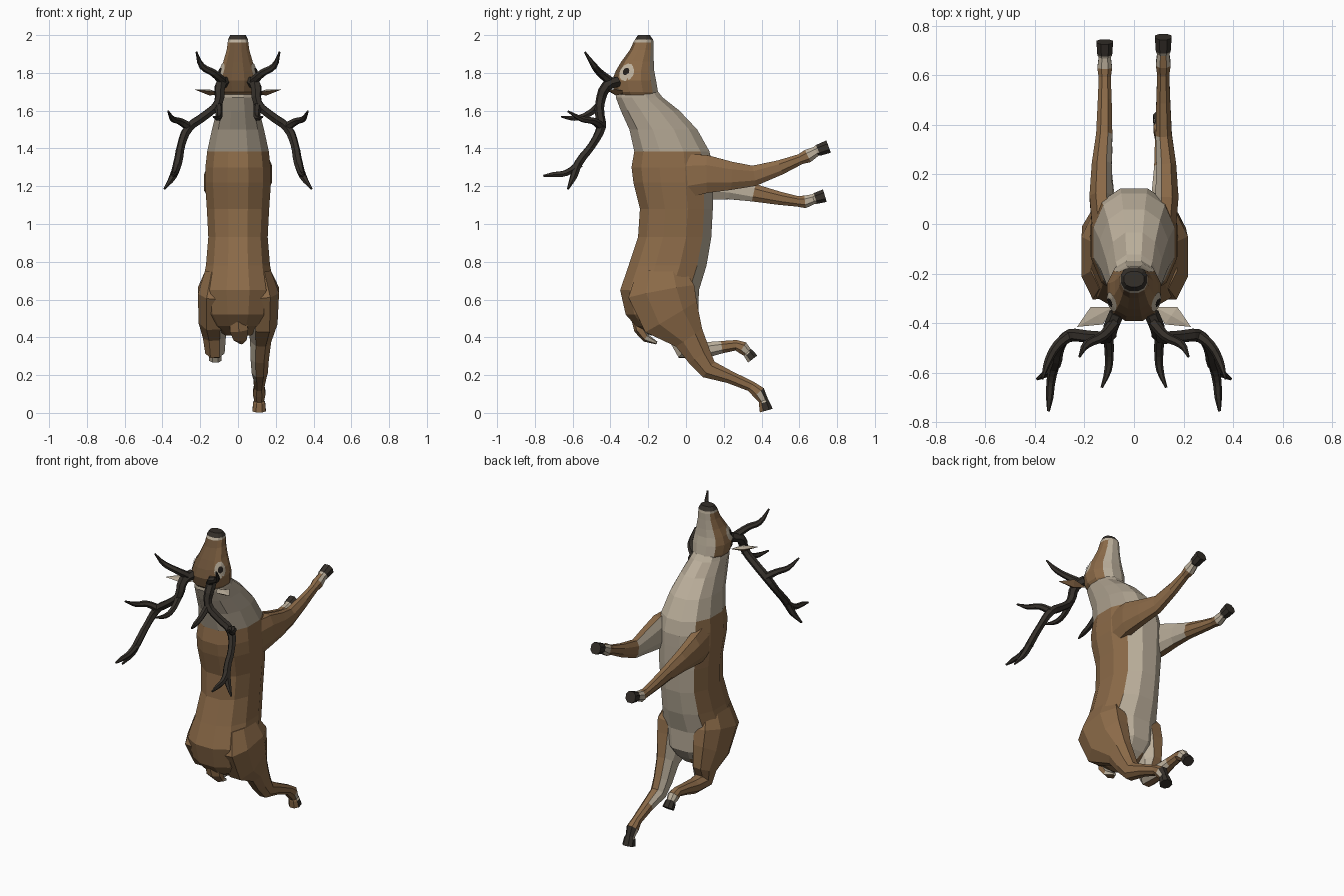
import bpy, bmesh, math
from mathutils import Vector
from mathutils.bvhtree import BVHTree

def mat(name, rgb):
    m = bpy.data.materials.new(name)
    m.diffuse_color = (*rgb, 1)
    return m

MATS = [mat("brown fur", (0.26, 0.145, 0.065)), mat("cream fur", (0.50, 0.43, 0.33)),
        mat("dark horn", (0.035, 0.029, 0.023)), mat("dark brown fur", (0.15, 0.085, 0.04)),
        mat("grey neck fur", (0.40, 0.34, 0.26)), mat("eye black", (0.015, 0.012, 0.01))]
BROWN, CREAM, HORN, DARK, NECK, EYE = range(6)

def finish(name, bm, rule):
    """Turn a bmesh into an object, colouring faces by rule(centre, normal)."""
    bmesh.ops.recalc_face_normals(bm, faces=bm.faces)
    bm.normal_update()
    for f in bm.faces:
        f.material_index = rule(f.calc_center_median(), f.normal)
    me = bpy.data.meshes.new(name)
    bm.to_mesh(me)
    bm.free()
    for m in MATS:
        me.materials.append(m)
    ob = bpy.data.objects.new(name, me)
    bpy.context.collection.objects.link(ob)
    return ob

def loft(name, rings, rule, n=12, flat=False, power=0.88):
    """Skin rings (x, y, z, half width, half depth); flat keeps rings level."""
    bm = bmesh.new()
    pts = [Vector(r[:3]) for r in rings]
    loops = []
    for i, r in enumerate(rings):
        if flat:
            u, v = Vector((1, 0, 0)), Vector((0, 1, 0))
        else:
            t = Vector()
            if i > 0:
                t += (pts[i] - pts[i - 1]).normalized()
            if i < len(pts) - 1:
                t += (pts[i + 1] - pts[i]).normalized()
            t.normalize()
            u = (Vector((1, 0, 0)) - t * t.x).normalized()
            v = t.cross(u)
        loop = []
        for k in range(n):
            a = 2 * math.pi * (k + 0.5) / n
            c, s = math.cos(a), math.sin(a)
            c, s = (math.copysign(abs(q) ** power, q) for q in (c, s))
            loop.append(bm.verts.new(pts[i] + u * c * r[3] + v * s * r[4]))
        loops.append(loop)
    for a, b in zip(loops, loops[1:]):
        for k in range(n):
            bm.faces.new((a[k], a[(k + 1) % n], b[(k + 1) % n], b[k]))
    bm.faces.new(loops[0])
    bm.faces.new(loops[-1])
    return finish(name, bm, rule)

# Torso and neck: (z, back y, belly y, half width)
profile = [(0.41, -0.19, -0.02, 0.07), (0.46, -0.27, 0.03, 0.14), (0.52, -0.325, 0.07, 0.18),
           (0.65, -0.355, 0.075, 0.20), (0.78, -0.31, 0.115, 0.175), (0.93, -0.26, 0.14, 0.162),
           (1.08, -0.25, 0.148, 0.17), (1.22, -0.285, 0.15, 0.18), (1.30, -0.295, 0.15, 0.178),
           (1.385, -0.28, 0.13, 0.168), (1.50, -0.305, 0.065, 0.142), (1.60, -0.35, -0.03, 0.116),
           (1.67, -0.375, -0.12, 0.10), (1.72, -0.36, -0.16, 0.085)]
def body_rule(c, n):
    if c.z > 1.385:
        return CREAM if n.y > 0.6 else NECK
    return CREAM if n.y > 0.6 else BROWN
loft("body", [(0, (a + b) / 2, z, w, (b - a) / 2) for z, a, b, w in profile], body_rule, flat=True)

# Head
profile = [(1.665, -0.345, -0.15, 0.085), (1.70, -0.385, -0.145, 0.105), (1.76, -0.395, -0.155, 0.112),
           (1.81, -0.375, -0.165, 0.10), (1.86, -0.345, -0.168, 0.08), (1.92, -0.30, -0.17, 0.062),
           (1.962, -0.28, -0.17, 0.056), (1.976, -0.272, -0.173, 0.055), (2.0, -0.255, -0.19, 0.042)]
def head_rule(c, n):
    if c.z > 1.977:
        return HORN
    if c.z > 1.962 or n.y > 0.6:
        return CREAM
    return DARK if n.y < -0.55 and c.z > 1.7 else BROWN
head = loft("head", [(0, (a + b) / 2, z, w, (b - a) / 2) for z, a, b, w in profile],
            head_rule, flat=True)

# Eye patches laid on the head surface
tree = BVHTree.FromPolygons([v.co for v in head.data.vertices],
                            [p.vertices[:] for p in head.data.polygons])
def eye_plate(name, side, radius, lift, colour):
    bm = bmesh.new()
    def put(y, z):
        co, normal, _, _ = tree.find_nearest(Vector((side * 0.1, y, z)))
        return bm.verts.new(co + normal * lift)
    loops = []
    for rr in (radius * 0.5, radius):
        loops.append([put(-0.32 + rr * math.cos(k * math.pi / 6),
                          1.81 + rr * 1.15 * math.sin(k * math.pi / 6)) for k in range(12)])
    mid = put(-0.32, 1.81)
    for k in range(12):
        j = (k + 1) % 12
        bm.faces.new((mid, loops[0][k], loops[0][j]))
        bm.faces.new((loops[0][k], loops[1][k], loops[1][j], loops[0][j]))
    ob = finish(name, bm, lambda c, n: colour)
    if ob.data.polygons[0].normal.x * side < 0:
        ob.data.flip_normals()

# Ears: flat leaves, pale on the inside
def ear(side):
    bm = bmesh.new()
    base, a, tip, b, top, low = [bm.verts.new((side * x, y, z)) for x, y, z in (
        (0.085, -0.335, 1.69), (0.175, -0.335, 1.71), (0.23, -0.415, 1.712),
        (0.125, -0.405, 1.70), (0.15, -0.37, 1.712), (0.15, -0.37, 1.68))]
    rim = [base, a, tip, b]
    for k in range(4):
        bm.faces.new((rim[k], rim[(k + 1) % 4], top))
        bm.faces.new((rim[(k + 1) % 4], rim[k], low))
    finish("ear", bm, lambda c, n: CREAM if n.z > 0 else BROWN)

# Antlers: tapered tubes, (x, y, z, radius)
BRANCHES = [
    [(0.07, -0.36, 1.755, 0.03), (0.095, -0.42, 1.73, 0.03), (0.105, -0.455, 1.64, 0.025),
     (0.18, -0.455, 1.57, 0.025), (0.26, -0.45, 1.51, 0.026), (0.30, -0.495, 1.42, 0.022),
     (0.32, -0.57, 1.32, 0.024), (0.345, -0.595, 1.25, 0.02), (0.39, -0.625, 1.185, 0.006)],
    [(0.08, -0.40, 1.755, 0.024), (0.13, -0.455, 1.80, 0.02), (0.19, -0.485, 1.835, 0.017),
     (0.22, -0.535, 1.91, 0.005)],
    [(0.105, -0.445, 1.64, 0.022), (0.10, -0.53, 1.575, 0.018), (0.105, -0.59, 1.56, 0.015),
     (0.13, -0.66, 1.568, 0.005)],
    [(0.26, -0.45, 1.515, 0.024), (0.31, -0.49, 1.545, 0.019), (0.345, -0.55, 1.555, 0.016),
     (0.37, -0.625, 1.597, 0.005)],
    [(0.32, -0.56, 1.32, 0.022), (0.335, -0.635, 1.27, 0.018), (0.34, -0.70, 1.262, 0.015),
     (0.345, -0.755, 1.255, 0.006)]]
def antler(side):
    cu = bpy.data.curves.new("antler", 'CURVE')
    cu.dimensions = '3D'
    cu.bevel_depth, cu.bevel_resolution, cu.resolution_u = 1, 1, 3
    cu.use_fill_caps = True
    for pts in BRANCHES:
        sp = cu.splines.new('BEZIER')
        sp.bezier_points.add(len(pts) - 1)
        for p, (x, y, z, r) in zip(sp.bezier_points, pts):
            p.co, p.radius = (side * x, y, z), r
            p.handle_left_type = p.handle_right_type = 'AUTO'
        sp.use_smooth = False
    cu.materials.append(MATS[HORN])
    ob = bpy.data.objects.new("antler", cu)
    bpy.context.collection.objects.link(ob)
    bpy.ops.object.select_all(action='DESELECT')
    ob.select_set(True)
    bpy.context.view_layer.objects.active = ob
    bpy.ops.object.convert(target='MESH')

for s in (1, -1):
    eye_plate("eye_ring", s, 0.046, 0.003, CREAM)
    eye_plate("eye", s, 0.02, 0.007, EYE)
    ear(s)
    antler(s)

# Legs: the last ring pair is the hoof, the pastern above it is pale
def leg(name, side, rings, pale_y):
    hoof, past = rings[-2][1], rings[-4][1]
    def rule(c, n):
        if c.y > hoof + 0.002:
            return HORN
        if c.y > past + 0.012:
            return CREAM
        return CREAM if n.x * side < -0.6 and c.y < pale_y else BROWN
    loft(name, [(side * r[0], *r[1:]) for r in rings], rule, n=8)

leg("front_leg_raised", 1, [
    (0.12, -0.04, 1.25, 0.05, 0.13), (0.133, 0.11, 1.265, 0.05, 0.108), (0.13, 0.24, 1.255, 0.043, 0.08),
    (0.12, 0.36, 1.255, 0.035, 0.058), (0.118, 0.50, 1.30, 0.03, 0.042), (0.118, 0.605, 1.343, 0.026, 0.03),
    (0.118, 0.645, 1.36, 0.032, 0.038), (0.118, 0.69, 1.385, 0.026, 0.028),
    (0.118, 0.70, 1.39, 0.032, 0.033), (0.118, 0.755, 1.41, 0.036, 0.037)], 0.35)
leg("front_leg_lower", -1, [
    (0.12, -0.04, 1.24, 0.05, 0.13), (0.133, 0.11, 1.22, 0.05, 0.10), (0.13, 0.24, 1.195, 0.043, 0.07),
    (0.12, 0.36, 1.165, 0.035, 0.05), (0.118, 0.50, 1.135, 0.03, 0.037), (0.118, 0.59, 1.12, 0.026, 0.03),
    (0.118, 0.63, 1.117, 0.032, 0.036), (0.118, 0.675, 1.132, 0.026, 0.028),
    (0.118, 0.685, 1.135, 0.032, 0.032), (0.118, 0.735, 1.15, 0.036, 0.037)], 0.35)
leg("hind_leg_stretched", 1, [
    (0.11, -0.13, 0.74, 0.07, 0.14), (0.132, -0.13, 0.64, 0.092, 0.19), (0.13, -0.08, 0.51, 0.085, 0.17),
    (0.12, 0.015, 0.40, 0.06, 0.09), (0.115, 0.07, 0.30, 0.052, 0.07), (0.115, 0.12, 0.23, 0.046, 0.055),
    (0.115, 0.23, 0.19, 0.036, 0.036), (0.112, 0.345, 0.14, 0.029, 0.03), (0.112, 0.385, 0.108, 0.036, 0.038),
    (0.112, 0.41, 0.065, 0.027, 0.027), (0.112, 0.413, 0.055, 0.034, 0.03), (0.112, 0.425, 0.012, 0.038, 0.038)], 0.2)
leg("hind_leg_tucked", -1, [
    (0.11, -0.13, 0.74, 0.07, 0.14), (0.128, -0.13, 0.64, 0.09, 0.19), (0.13, -0.07, 0.51, 0.085, 0.16),
    (0.125, -0.01, 0.41, 0.065, 0.09), (0.122, 0.0, 0.335, 0.055, 0.062), (0.12, 0.10, 0.332, 0.046, 0.045),
    (0.12, 0.19, 0.348, 0.035, 0.035), (0.12, 0.265, 0.358, 0.03, 0.03), (0.12, 0.30, 0.345, 0.036, 0.036),
    (0.12, 0.325, 0.32, 0.027, 0.027), (0.12, 0.33, 0.315, 0.033, 0.03), (0.12, 0.353, 0.285, 0.036, 0.033)], 0.2)

# Tail, pale underneath
loft("tail", [(0, -0.25, 0.50, 0.05, 0.04), (0.005, -0.245, 0.44, 0.055, 0.03),
              (0.012, -0.21, 0.395, 0.04, 0.022), (0.018, -0.155, 0.37, 0.01, 0.008)],
     lambda c, n: CREAM if n.y > 0.2 else BROWN, n=6)
